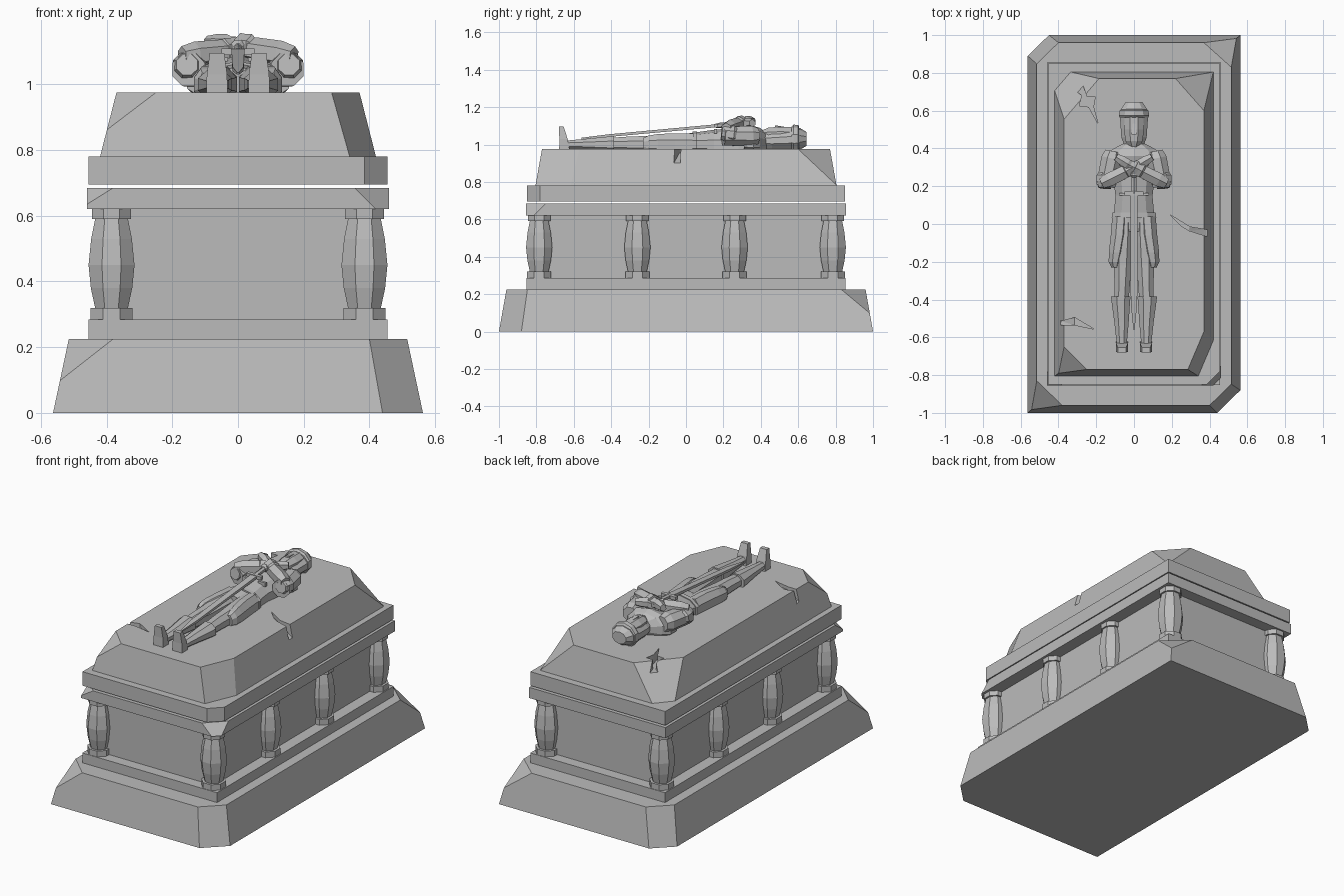
import bpy, bmesh, math
from mathutils import Matrix, Vector

if "Cube" in bpy.data.objects:
    bpy.data.objects.remove(bpy.data.objects["Cube"], do_unlink=True)

stone = bpy.data.materials.new("grey_stone")
stone.use_nodes = True
GREY = (0.5, 0.5, 0.5, 1)
stone.diffuse_color = GREY
stone.node_tree.nodes["Principled BSDF"].inputs["Base Color"].default_value = GREY


def finish(name, bm):
    bmesh.ops.recalc_face_normals(bm, faces=bm.faces)
    mesh = bpy.data.meshes.new(name)
    bm.to_mesh(mesh)
    bm.free()
    mesh.materials.append(stone)
    obj = bpy.data.objects.new(name, mesh)
    bpy.context.collection.objects.link(obj)
    return obj


def skin(bm, rings):
    """Join equal rings of points into a closed solid."""
    rows = [[bm.verts.new(p) for p in ring] for ring in rings]
    n = len(rows[0])
    for a, b in zip(rows, rows[1:]):
        for i in range(n):
            j = (i + 1) % n
            bm.faces.new((a[i], a[j], b[j], b[i]))
    bm.faces.new(rows[0])
    bm.faces.new(rows[-1])


def block(name, z0, z1, low, high, chips=()):
    """Tapered block; every chip is a plane through three points."""
    bm = bmesh.new()
    corners = ((-1, -1), (1, -1), (1, 1), (-1, 1))
    skin(bm, [[(sx * w, sy * d, z) for sx, sy in corners]
              for z, (w, d) in ((z0, low), (z1, high))])
    centre = Vector((0, 0, (z0 + z1) / 2))
    for chip in chips:
        a, b, c = map(Vector, chip)
        normal = (b - a).cross(c - a).normalized()
        if normal.dot(a - centre) < 0:
            normal.negate()
        bmesh.ops.bisect_plane(bm, geom=bm.verts[:] + bm.edges[:] + bm.faces[:],
                               plane_co=a, plane_no=normal, clear_outer=True)
        bmesh.ops.holes_fill(bm, edges=[e for e in bm.edges if e.is_boundary], sides=0)
    return finish(name, bm)


ALONG_Y = Matrix(((1, 0, 0, 0), (0, 0, 1, 0), (0, 1, 0, 0), (0, 0, 0, 1)))


def loft(name, rings, n=8, frame=ALONG_Y):
    """Rings are (side, height, distance, half width, half height)."""
    grow = 1 / math.cos(math.pi / n)
    angles = [(i + 0.5) * math.tau / n for i in range(n)]
    bm = bmesh.new()
    skin(bm, [[frame @ Vector((x + rx * grow * math.cos(a), y + ry * grow * math.sin(a), t))
               for a in angles] for x, y, t, rx, ry in rings])
    return finish(name, bm)


def limb(name, p, q, r1, r2, n=6):
    p, q = Vector(p), Vector(q)
    d = q - p
    frame = Matrix.Translation(p) @ d.to_track_quat('Z', 'Y').to_matrix().to_4x4()
    rm = max(r1, r2)
    return loft(name, [(0, 0, 0, r1 * .75, r1 * .75), (0, 0, d.length * .2, r1, r1),
                       (0, 0, d.length * .6, rm * .95, rm * .95),
                       (0, 0, d.length, r2, r2)], n, frame)


# Plinth with broken corners
block("plinth", 0, .225, (.563, 1), (.515, .96), [
    ((.44, -1, 0), (.40, -.96, .225), (.563, -.88, 0)),
    ((-.45, 1, 0), (-.40, .96, .225), (-.563, .89, 0)),
    ((-.38, -.96, .225), (-.515, -.83, .225), (-.542, -.98, .10)),
    ((.37, .96, .225), (.515, .83, .225), (.542, .98, .10))])
block("lower_slab", .225, .285, (.455, .852), (.455, .852))
block("chest_walls", .285, .62, (.385, .785), (.385, .785))
block("upper_slab", .62, .685, (.46, .855), (.46, .855), [
    ((-.38, -.855, .685), (-.46, -.78, .685), (-.46, -.855, .635)),
    ((.355, -.855, .685), (.42, -.855, .62), (.46, -.75, .685))])

# Bulging columns along both long sides
for side in (-1, 1):
    for k, y in enumerate((-.785, -.26, .26, .785)):
        x = side * .385
        loft(f"column_{'left' if side > 0 else 'right'}_{k + 1}",
             [(x, y, z, r, r) for z, r in (
                 (.285, .064), (.32, .064), (.32, .05), (.38, .063), (.45, .07),
                 (.53, .062), (.59, .05), (.59, .06), (.62, .06))],
             8, Matrix.Identity(4))

# Lid, resting just clear of the chest
block("lid_rim", .695, .78, (.455, .85), (.455, .85), [
    ((.385, -.85, .70), (.385, -.85, .78), (.455, -.78, .75))])
lid = block("lid", .78, .975, (.42, .805), (.37, .77), [
    ((.285, -.77, .975), (.37, -.57, .975), (.34, -.805, .78)),
    ((.22, .77, .975), (.37, .60, .975), (.415, .80, .79)),
    ((-.185, .77, .975), (-.37, .555, .975), (-.335, .805, .78)),
    ((-.25, -.77, .975), (-.37, -.65, .975), (-.402, -.79, .86))])

# Jagged cracks cut into the lid
cracks = {
    "crack_back": (.92, [(-.31, .705), (-.27, .735), (-.25, .675), (-.205, .675), (-.215, .62),
                         (-.19, .53), (-.24, .62), (-.29, .625), (-.275, .68)]),
    "crack_left": (.955, [(.19, .05), (.295, -.015), (.385, -.03), (.43, -.02), (.43, -.06),
                          (.385, -.065), (.29, -.035), (.25, -.01)]),
    "crack_right": (.955, [(-.41, -.48), (-.385, -.515), (-.315, -.495), (-.21, -.557),
                           (-.315, -.535), (-.395, -.535)])}
for name, (floor, outline) in cracks.items():
    bm = bmesh.new()
    skin(bm, [[(x, y, floor if abs(x) < .33 else .9) for x, y in outline],
              [(x, y, 1.05) for x, y in outline]])
    bmesh.ops.triangulate(bm, faces=bm.faces)
    cutter = finish(name, bm)
    cutter.hide_render = True
    mod = lid.modifiers.new(name, 'BOOLEAN')
    mod.object, mod.operation, mod.solver = cutter, 'DIFFERENCE', 'EXACT'
    bpy.context.view_layer.objects.active = lid
    bpy.ops.object.modifier_apply(modifier=name)
    bpy.data.objects.remove(cutter, do_unlink=True)

# Reclining figure: torso, belt and head
G = 1.0
loft("torso", [(0, G, y, w, top - G) for y, w, top in (
    (.42, .05, 1.05), (.37, .105, 1.07), (.28, .115, 1.085),
    (.15, .098, 1.075), (.04, .108, 1.06), (-.04, .10, 1.05))], 10)
loft("belt", [(0, G, y, w, h) for y, w, h in (
    (.06, .115, .067), (.035, .118, .067))], 10)
loft("shoulder_cape", [(0, 1.01, y, w, h) for y, w, h in (
    (.43, .05, .05), (.395, .115, .075), (.36, .15, .085), (.31, .155, .07))], 10)
loft("hood", [(0, z, y, w, h) for y, z, w, h in (
    (.41, 1.02, .05, .045), (.46, 1.02, .067, .05), (.56, 1.025, .074, .055),
    (.61, 1.03, .068, .055), (.645, 1.03, .045, .035))], 10)
loft("face", [(0, z, y, w, h) for y, z, w, h in (
    (.405, 1.05, .022, .025), (.44, 1.05, .045, .04), (.50, 1.05, .053, .045),
    (.57, 1.05, .05, .042))], 8)
loft("nose", [(0, 1.085, y, w, h) for y, w, h in (
    (.475, .014, .018), (.535, .006, .008))], 4)
loft("cap_band", [(0, 1.03, y, w, h) for y, w, h in (
    (.565, .076, .062), (.575, .08, .073), (.60, .077, .07), (.605, .072, .06))], 10)

# Paired limbs and clothing
for s, tag in ((1, "left"), (-1, "right")):
    lift = .012 if s > 0 else 0
    limb("upper_arm_" + tag, (s * .11, .385, 1.045), (s * .15, .20, 1.045), .055, .05, 8)
    limb("elbow_" + tag, (s * .15, .27, 1.05), (s * .155, .19, 1.06), .047, .032, 8)
    limb("forearm_" + tag, (s * .17, .215, 1.085), (-s * .03, .315, 1.105 + lift), .036, .025)
    limb("cuff_" + tag, (s * .05, .275, 1.10 + lift), (s * .005, .30, 1.103 + lift), .035, .036)
    limb("hand_" + tag, (-s * .02, .31, 1.11 + lift), (-s * .095, .355, 1.115 + lift), .026, .018)
    loft("coat_skirt_" + tag, [(s * x, G, y, w, h) for y, x, w, h in (
        (.04, .07, .045, .058), (-.06, .078, .045, .06), (-.15, .092, .041, .056),
        (-.20, .10, .034, .048), (-.23, .10, .02, .035))])
    loft("leg_" + tag, [(s * x, G, y, w, h) for y, x, w, h in (
        (.04, .05, .05, .055), (-.10, .055, .05, .053), (-.22, .06, .047, .045),
        (-.30, .062, .042, .043), (-.40, .066, .038, .036))])
    loft("boot_" + tag, [(s * x, G, y, w, h) for y, x, w, h in (
        (-.385, .07, .052, .045), (-.41, .07, .049, .043), (-.52, .066, .038, .032),
        (-.63, .065, .027, .022), (-.66, .065, .027, .02))])
    loft("foot_" + tag, [(s * .064, y, z, w, d) for z, y, w, d in (
        (.97, -.65, .032, .028), (1.03, -.655, .031, .022), (1.095, -.667, .022, .013))],
        4, Matrix(((1, 0, 0, 0), (0, 1, 0, 0), (0, 0, 1, 0), (0, 0, 0, 1))))
    loft("pocket_flap_" + tag, [(s * .055, 1.07, y, .024, .012) for y in (.15, .165)], 4)

# Sword held down the body
loft("sword_blade", [(0, z, y, w, h) for y, z, w, h in (
    (.16, 1.10, .02, .008), (-.42, 1.047, .017, .007), (-.56, 1.033, .003, .003))], 4)
loft("sword_guard", [(0, 1.10, y, .05, .01) for y in (.15, .172)], 4)
limb("sword_grip", (0, .16, 1.10), (0, .27, 1.11), .013, .013)
loft("sword_pommel", [(0, 1.112, y, r, r) for y, r in (
    (.245, .012), (.257, .023), (.275, .023), (.287, .012))])
